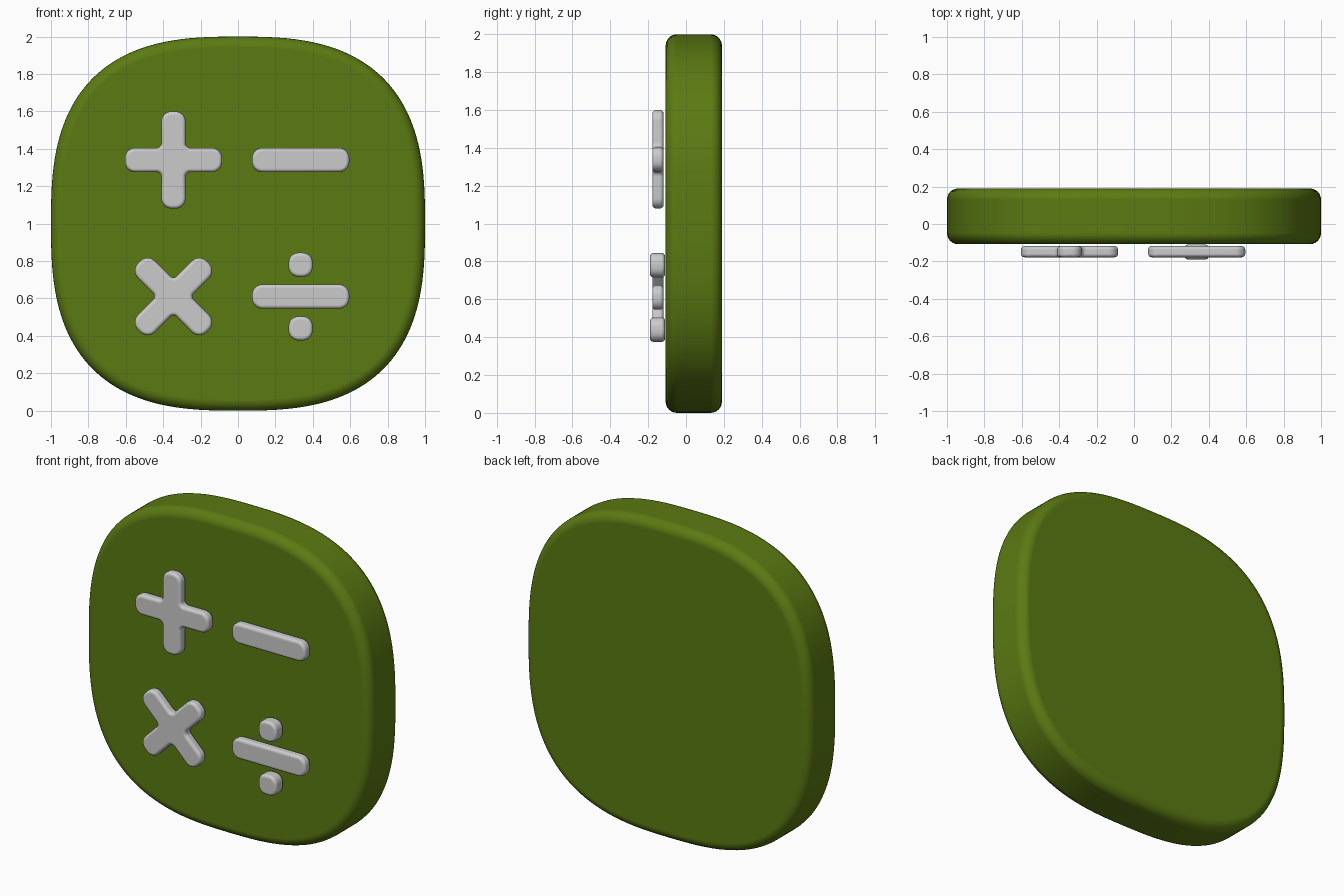
import bpy, bmesh
from math import cos, sin, pi, radians, copysign
from mathutils import Vector, Matrix

cube = bpy.data.objects.get("Cube")
if cube:
    bpy.data.objects.remove(cube, do_unlink=True)


def material(name, color):
    mat = bpy.data.materials.new(name)
    mat.use_nodes = True
    mat.diffuse_color = color
    bsdf = next(n for n in mat.node_tree.nodes if n.type == 'BSDF_PRINCIPLED')
    bsdf.inputs["Base Color"].default_value = color
    return mat


green = material("olive green", (0.105, 0.195, 0.006, 1))
grey = material("light grey", (0.6, 0.6, 0.6, 1))


def superellipse(radius, power, count):
    """Outline between a circle and a square."""
    def axis(v):
        return copysign(abs(v) ** (2 / power), v) * radius
    angles = [2 * pi * i / count for i in range(count)]
    return [Vector((axis(cos(a)), axis(sin(a)))) for a in angles]


def rounded(corners, steps=8):
    """Outline with each (x, z, radius) right-angled corner rounded."""
    points = []
    for i, (x, z, r) in enumerate(corners):
        p = Vector((x, z))
        before = (Vector(corners[i - 1][:2]) - p).normalized() * r
        after = (Vector(corners[(i + 1) % len(corners)][:2]) - p).normalized() * r
        for k in range(steps + 1):
            t = k / steps * pi / 2
            points.append(p + before * (1 - sin(t)) + after * (1 - cos(t)))
    return points


def slab(name, outline, centre, front, back, bevel, mat, turn=0):
    """Extrude an outline from front to back and soften both rims."""
    bm = bmesh.new()
    spin = Matrix.Rotation(radians(turn), 2)
    verts = []
    for p in outline:
        q = spin @ p
        verts.append(bm.verts.new((q.x + centre[0], front, q.y + centre[1])))
    face = bm.faces.new(verts)
    ext = bmesh.ops.extrude_face_region(bm, geom=[face])
    moved = [g for g in ext["geom"] if isinstance(g, bmesh.types.BMVert)]
    bmesh.ops.translate(bm, verts=moved, vec=(0, back - front, 0))
    bmesh.ops.recalc_face_normals(bm, faces=bm.faces)
    for f in bm.faces:
        f.smooth = True
    mesh = bpy.data.meshes.new(name)
    bm.to_mesh(mesh)
    bm.free()
    mesh.materials.append(mat)
    obj = bpy.data.objects.new(name, mesh)
    bpy.context.collection.objects.link(obj)
    mod = obj.modifiers.new("soft rim", 'BEVEL')
    mod.width = bevel
    mod.segments = 6
    mod.limit_method = 'ANGLE'
    mod.angle_limit = radians(60)
    mod.harden_normals = True
    return obj


# Cushion-shaped body
slab("body", superellipse(1, 2.75, 160), (0, 1), -0.108, 0.19, 0.06, green)

# Outlines of the signs
L, W, R = 0.26, 0.065, 0.055
bar = rounded([(-L, -W, R), (L, -W, R), (L, W, R), (-L, W, R)])
arm = [(L, -W, R), (L, W, R), (W, W, 0.025)]
cross_corners = []
for quarter in range(4):
    m = Matrix.Rotation(quarter * pi / 2, 2)
    cross_corners += [(*(m @ Vector((x, z))), r) for x, z, r in arm]
cross = rounded(cross_corners)
dot = superellipse(W, 2.5, 32)

# Raised signs on the front
LEFT, RIGHT, UPPER, LOWER = -0.345, 0.335, 1.34, 0.61
FRONT, BACK, SOFT = -0.178, -0.118, 0.02
slab("plus_sign", cross, (LEFT, UPPER), FRONT, BACK, SOFT, grey)
slab("times_sign", cross, (LEFT, LOWER), FRONT, BACK, SOFT, grey, 45)
slab("minus_sign", bar, (RIGHT, UPPER), FRONT, BACK, SOFT, grey)
slab("divide_bar", bar, (RIGHT, LOWER), FRONT, BACK, SOFT, grey)
for name, side in (("divide_upper_dot", 1), ("divide_lower_dot", -1)):
    slab(name, dot, (RIGHT, LOWER + side * 0.17), -0.19, -0.11, SOFT, grey)
